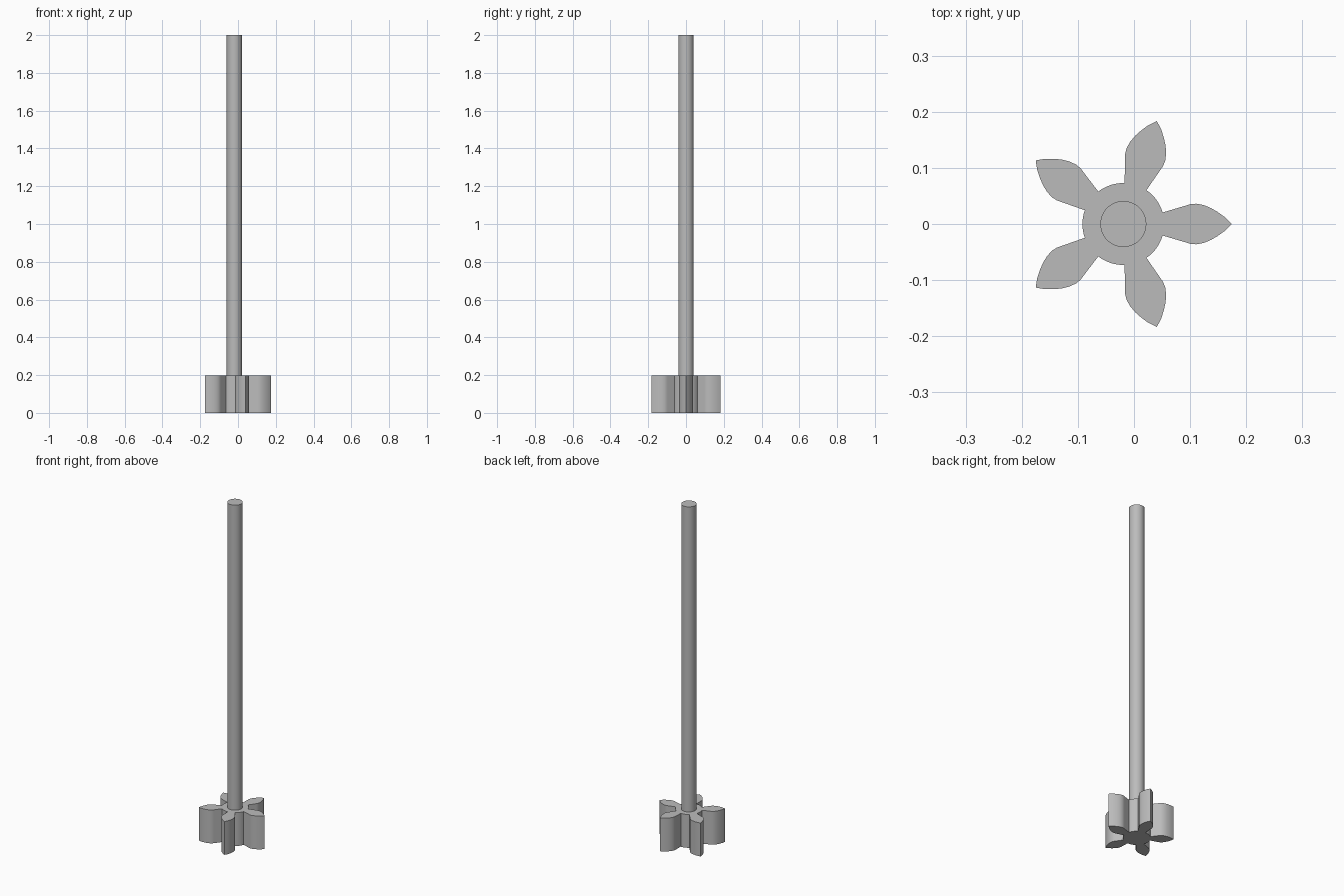
import bpy, bmesh, math
from mathutils import Matrix, Vector

CENTRE_X = -0.019
TEETH = 5
ROOT_R, SHAFT_R = 0.073, 0.041
GEAR_H, TOTAL_H = 0.197, 2.0

if "Cube" in bpy.data.objects:
    bpy.data.objects.remove(bpy.data.objects["Cube"])

grey = bpy.data.materials.new("plain grey")
grey.use_nodes = True
colour = (0.5, 0.5, 0.5, 1)
grey.diffuse_color = colour
grey.node_tree.nodes["Principled BSDF"].inputs["Base Color"].default_value = colour


def prism(name, outline, z0, z1):
    """Extrude a closed outline upward between two heights."""
    bm = bmesh.new()
    base = bm.faces.new([bm.verts.new((p.x, p.y, z0)) for p in outline])
    top = bmesh.ops.extrude_face_region(bm, geom=[base])["geom"]
    bmesh.ops.translate(bm, vec=(0, 0, z1 - z0),
                        verts=[v for v in top if isinstance(v, bmesh.types.BMVert)])
    bmesh.ops.recalc_face_normals(bm, faces=bm.faces)
    mesh = bpy.data.meshes.new(name)
    bm.to_mesh(mesh)
    bm.free()
    mesh.materials.append(grey)
    obj = bpy.data.objects.new(name, mesh)
    bpy.context.collection.objects.link(obj)
    obj.location.x = CENTRE_X
    bpy.ops.object.select_all(action="DESELECT")
    obj.select_set(True)
    bpy.context.view_layer.objects.active = obj
    bpy.ops.object.shade_smooth_by_angle(angle=math.radians(25))
    return obj


def polar(r, a):
    return Vector((r * math.cos(a), r * math.sin(a)))


# Half of one tooth (distance from axis, half width), root to tip
flank = [(0.070, 0.0205), (0.112, 0.033), (0.120, 0.0355), (0.130, 0.0362),
         (0.143, 0.0338), (0.156, 0.0285), (0.168, 0.0215), (0.181, 0.0122)]
tooth = [Vector((x, -y)) for x, y in flank] + [Vector((0.193, 0))]
tooth += [Vector((x, y)) for x, y in reversed(flank)]

# Gear outline: teeth joined by arcs of the hub
step = math.tau / TEETH
root_angle = math.atan2(flank[0][1], flank[0][0])
outline = []
for i in range(TEETH):
    turn = Matrix.Rotation(i * step, 2)
    outline += [turn @ p for p in tooth]
    gap = step - 2 * root_angle
    outline += [polar(ROOT_R, i * step + root_angle + gap * k / 8) for k in range(1, 8)]
prism("gear", outline, 0, GEAR_H)

# Shaft rising from the gear
prism("shaft", [polar(SHAFT_R, math.tau * k / 48) for k in range(48)],
      GEAR_H - 0.01, TOTAL_H)
